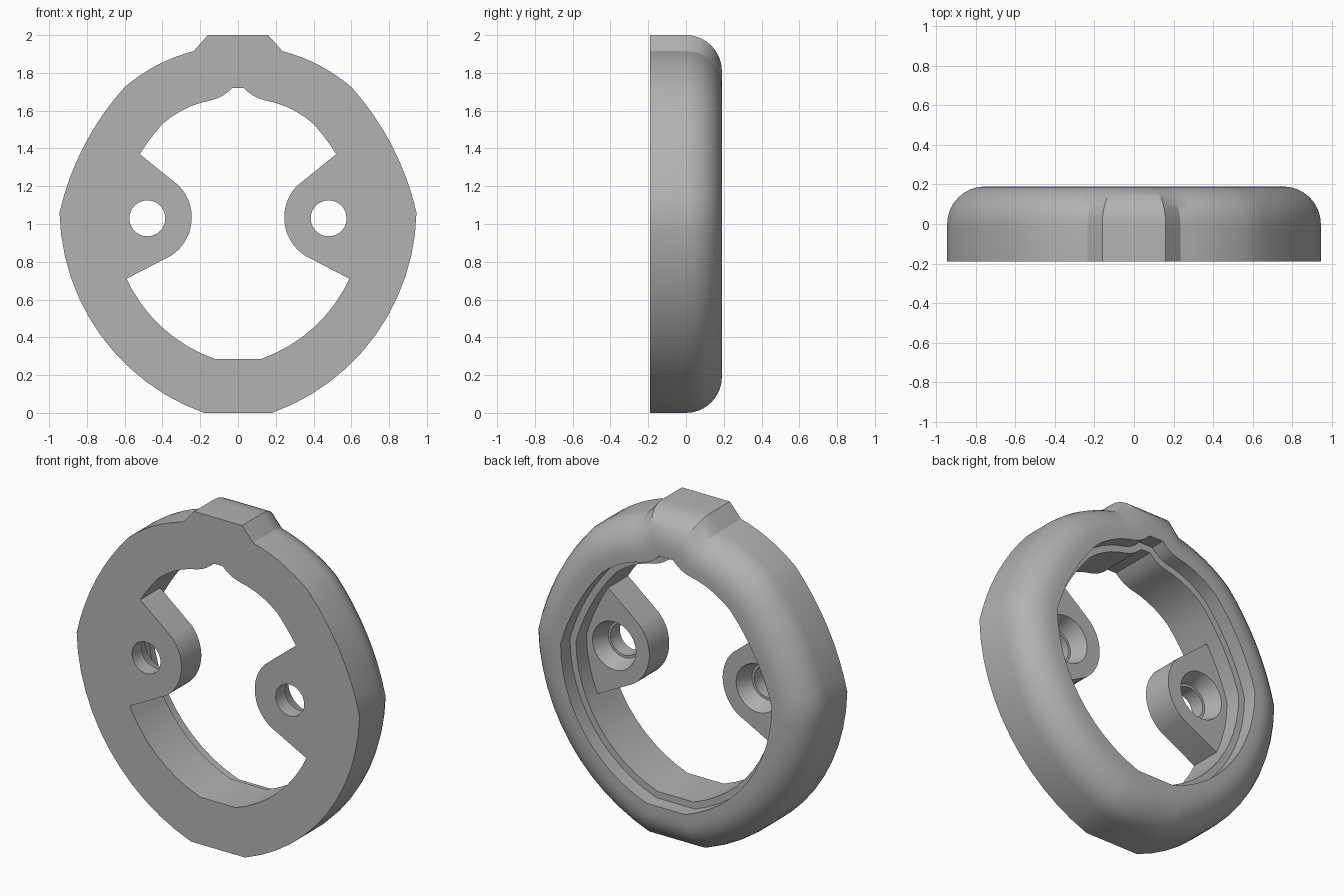
import bpy, bmesh, math
from mathutils import Vector

cube = bpy.data.objects.get("Cube")
if cube:
    bpy.data.objects.remove(cube, do_unlink=True)

FRONT, MID, BACK = -0.19, 0.0, 0.19

grey = bpy.data.materials.new("plain grey")
grey.use_nodes = True
grey.diffuse_color = (0.45, 0.45, 0.45, 1)
grey.node_tree.nodes["Principled BSDF"].inputs["Base Color"].default_value = grey.diffuse_color


def arc(a, b, c, n):
    """n + 1 points on the circle arc from a through b to c."""
    a, b, c = Vector(a), Vector(b), Vector(c)
    u, v = b - a, c - a
    d = 2 * u.cross(v)
    centre = a + Vector((v.y * u.length_squared - u.y * v.length_squared,
                         u.x * v.length_squared - v.x * u.length_squared)) / d
    start, end = a - centre, c - centre
    sweep = math.atan2(start.cross(end), start.dot(end))
    return [centre + Vector((start.x * math.cos(t) - start.y * math.sin(t),
                             start.x * math.sin(t) + start.y * math.cos(t)))
            for t in (sweep * i / n for i in range(n + 1))]


def mirrored(half):
    return half + [Vector((-p.x, p.y)) for p in reversed(half)]


def inset(loop, d):
    """Move a counter-clockwise outline inwards by d with mitred corners."""
    out = []
    for i, p in enumerate(loop):
        e1 = (p - loop[i - 1]).normalized()
        e2 = (loop[(i + 1) % len(loop)] - p).normalized()
        n1, n2 = Vector((-e1.y, e1.x)), Vector((-e2.y, e2.x))
        out.append(p + (n1 + n2) * (d / (1 + n1.dot(n2))))
    return out


def finish(bm, name):
    bmesh.ops.recalc_face_normals(bm, faces=bm.faces)
    mesh = bpy.data.meshes.new(name)
    bm.to_mesh(mesh)
    bm.free()
    mesh.materials.append(grey)
    ob = bpy.data.objects.new(name, mesh)
    bpy.context.collection.objects.link(ob)
    return ob


def loft(name, sections, wrap):
    """Skin a list of (outline, depth) sections."""
    bm = bmesh.new()
    rows = [[bm.verts.new((p.x, y, p.y)) for p in loop] for loop, y in sections]
    pairs = list(zip(rows, rows[1:])) + ([(rows[-1], rows[0])] if wrap else [])
    for r, s in pairs:
        for i in range(len(r)):
            bm.faces.new((r[i - 1], r[i], s[i], s[i - 1]))
    if not wrap:
        bm.faces.new(rows[0])
        bm.faces.new(rows[-1])
    return finish(bm, name)


def combine(target, tool, operation):
    mod = target.modifiers.new(operation.lower(), "BOOLEAN")
    mod.operation, mod.solver, mod.object = operation, "EXACT", tool
    bpy.context.view_layer.objects.active = target
    bpy.ops.object.modifier_apply(modifier=mod.name)
    bpy.data.objects.remove(tool, do_unlink=True)


# Outer outline with the tab on top
outer = mirrored(arc((.18, 0), (.68, .35), (.945, 1.06), 12)
                 + arc((.945, 1.06), (.83, 1.385), (.6, 1.725), 8)[1:]
                 + arc((.6, 1.725), (.42, 1.845), (.235, 1.915), 8)[1:]
                 + [Vector((.16, 2))])

# Opening with the small notch at the top
inner = mirrored(arc((.12, .285), (.59, .71), (.665, 1.05), 12)
                 + arc((.665, 1.05), (.52, 1.37), (.4, 1.53), 8)[1:]
                 + arc((.4, 1.53), (.28, 1.61), (.14, 1.655), 5)[1:]
                 + arc((.14, 1.655), (.08, 1.68), (.03, 1.72), 4)[1:])
recess = inset(inner, -0.04)

# Ring: flat front, rounded back edge, stepped opening
sections = [(inner, FRONT), (outer, FRONT)]
for k in range(9):
    t = math.pi / 2 * k / 8
    sections.append((inset(outer, BACK * (1 - math.cos(t))), BACK * math.sin(t)))
sections += [(recess, BACK), (recess, 0.1), (inner, 0.1)]
ring = loft("ring", sections, True)

# Mounting ears with countersunk screw holes
for side in (1, -1):
    ear = (arc((.31, 1.2), (.245, 1.03), (.35, .835), 16)
           + [Vector(p) for p in ((.59, .71), (.68, .74), (.75, 1.05), (.6, 1.36), (.52, 1.37))])
    ear = [Vector((side * p.x, p.y)) for p in ear]
    combine(ring, loft("ear", [(ear, FRONT), (ear, MID)], False), "UNION")

    def circle(r):
        return [Vector((side * .48 + r * math.cos(a), 1.03 + r * math.sin(a)))
                for a in (math.tau * i / 40 for i in range(40))]
    hole = [(circle(.095), FRONT - .05), (circle(.095), -.1), (circle(.11), -.1),
            (circle(.145), MID), (circle(.145), MID + .02)]
    combine(ring, loft("screw_hole", hole, False), "DIFFERENCE")

bpy.ops.object.select_all(action="DESELECT")
ring.select_set(True)
bpy.context.view_layer.objects.active = ring
bpy.ops.object.shade_smooth_by_angle(angle=math.radians(25))
